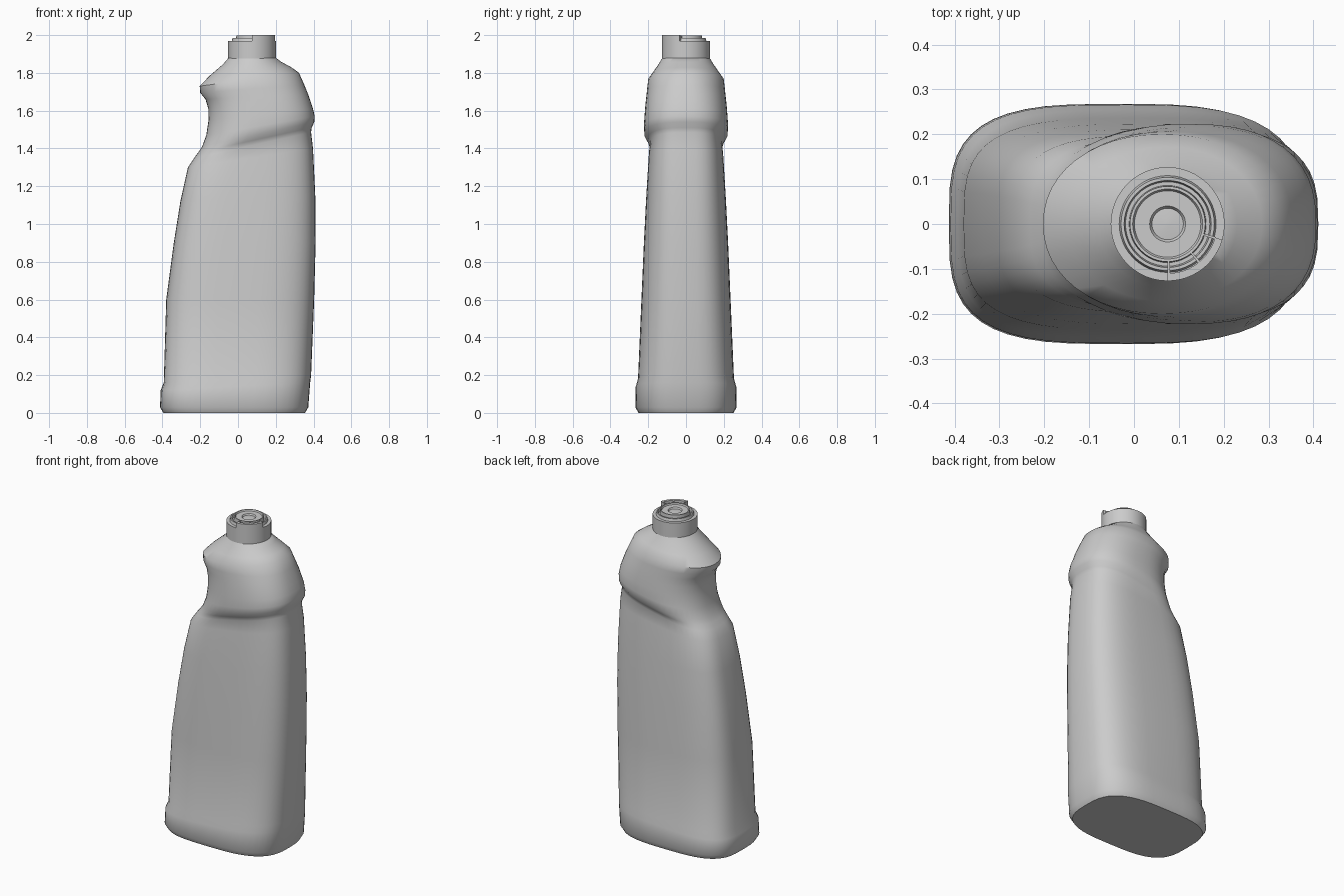
import bpy, bmesh, math
from math import sin, cos, pi, radians

if "Cube" in bpy.data.objects:
    bpy.data.objects.remove(bpy.data.objects["Cube"])

CX, SEG = 0.075, 48      # neck axis, segments per ring


def finish(name, bm, angle=30):
    bmesh.ops.recalc_face_normals(bm, faces=bm.faces)
    me = bpy.data.meshes.new(name)
    bm.to_mesh(me)
    bm.free()
    ob = bpy.data.objects.new(name, me)
    bpy.context.collection.objects.link(ob)
    bpy.ops.object.select_all(action='DESELECT')
    ob.select_set(True)
    bpy.context.view_layer.objects.active = ob
    bpy.ops.object.shade_smooth_by_angle(angle=radians(angle))
    return ob


def loft(bm, rings, caps=True):
    loops = [[bm.verts.new(p) for p in r] for r in rings]
    for a, b in zip(loops, loops[1:]):
        n = len(a)
        for i in range(n):
            bm.faces.new((a[i], a[(i + 1) % n], b[(i + 1) % n], b[i]))
    if caps:
        bm.faces.new(loops[0])
        bm.faces.new(loops[-1])


def section(xl, zl, xr, zr, w, nl, nr):
    """Tilted superellipse from the grip side (xl, zl) to the back (xr, zr)."""
    pts = []
    for i in range(SEG):
        t = 2 * pi * (i + 0.0) / SEG
        c, s = cos(t), sin(t)
        n = nr if c > 0 else nl
        u = math.copysign(abs(c) ** (2 / n), c)
        v = math.copysign(abs(s) ** (2 / n), s)
        f = (u + 1) / 2
        pts.append((xl + (xr - xl) * f, w * v, zl + (zr - zl) * f))
    return pts


# Bottle body: left x, left z, right x, right z, half width, roundness left / right
body = [
    (-.395, .00, .355, .00, .252, 3.4, 3.0),
    (-.413, .03, .372, .03, .268, 3.4, 3.0),
    (-.409, .12, .382, .16, .266, 3.4, 3.0),
    (-.393, .16, .387, .20, .254, 3.4, 3.0),
    (-.380, .60, .403, .60, .236, 3.4, 3.0),
    (-.340, .90, .411, .90, .223, 3.4, 3.0),
    (-.305, 1.12, .409, 1.15, .211, 3.3, 3.0),
    (-.265, 1.30, .397, 1.40, .198, 3.2, 3.0),
    (-.232, 1.35, .387, 1.485, .192, 2.9, 2.9),
    (-.210, 1.38, .390, 1.51, .202, 2.6, 2.7),
    (-.190, 1.41, .404, 1.54, .220, 2.4, 2.6),
    (-.168, 1.47, .406, 1.57, .223, 2.3, 2.5),
    (-.156, 1.55, .397, 1.61, .219, 2.3, 2.5),
    (-.157, 1.61, .384, 1.65, .215, 2.3, 2.4),
    (-.172, 1.66, .370, 1.69, .210, 2.2, 2.4),
    (-.200, 1.695, .352, 1.735, .206, 2.1, 2.3),
    (-.203, 1.73, .323, 1.80, .200, 2.1, 2.2),
    (-.150, 1.785, .285, 1.828, .172, 2.0, 2.1),
    (-.080, 1.845, .230, 1.858, .142, 2.0, 2.0),
    (-.050, 1.88, .200, 1.88, .125, 2.0, 2.0),
]
bm = bmesh.new()
loft(bm, [section(*r) for r in body])
finish("bottle_body", bm, 40)


def circle(r, z):
    return [(CX + r * cos(2 * pi * i / SEG), r * sin(2 * pi * i / SEG), z) for i in range(SEG)]


# Cap: collar, groove and raised centre disc with a small dished button
cap = [(.127, 1.875), (.127, 1.968), (.108, 1.968), (.104, 1.984), (.097, 1.984),
       (.094, 1.965), (.086, 1.965), (.084, 1.998), (.078, 1.998), (.074, 1.990),
       (.040, 1.990), (.035, 1.982), (.006, 1.985)]
bm = bmesh.new()
loft(bm, [circle(*p) for p in cap])
finish("cap", bm)


def arc_block(bm, r0, r1, z0, z1, a0, a1, steps):
    """Curved bar between two radii and two angles (degrees)."""
    rings = []
    for i in range(steps + 1):
        a = radians(a0 + (a1 - a0) * i / steps)
        rings.append([(CX + r * cos(a), r * sin(a), z)
                      for r, z in ((r0, z0), (r1, z0), (r1, z1), (r0, z1))])
    loft(bm, rings)


# Child-lock wall on the front right quarter of the cap, with ribs
bm = bmesh.new()
arc_block(bm, .110, .127, 1.96, 2.0, -90, -16, 12)
for a in (-90, -52, -18):
    arc_block(bm, .084, .112, 1.96, 1.998, a, a + 3, 1)
finish("cap_lock_wall", bm)
